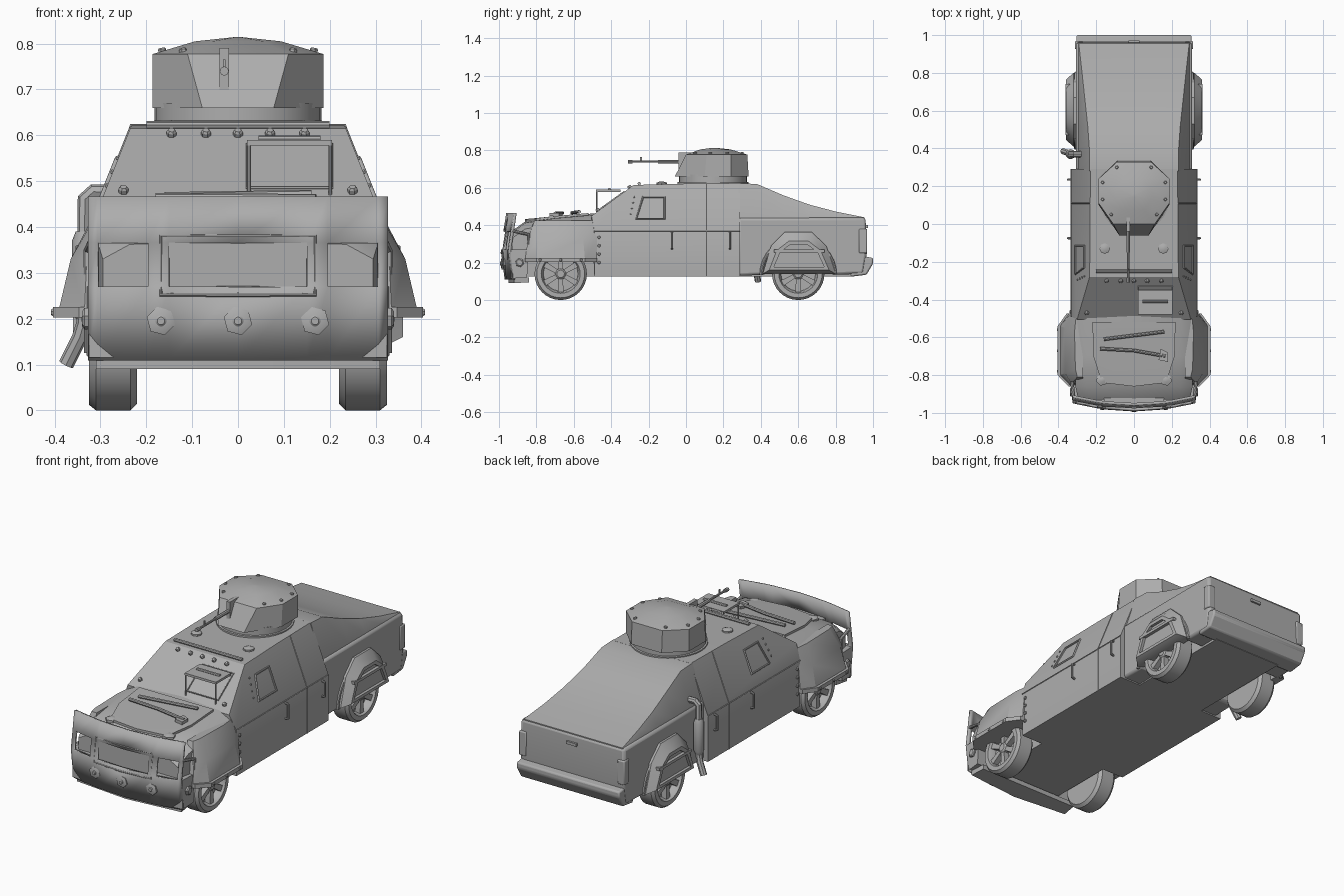
import bpy, bmesh, math
from mathutils import Vector

if "Cube" in bpy.data.objects:
    bpy.data.objects.remove(bpy.data.objects["Cube"], do_unlink=True)

grey = bpy.data.materials.new("armour grey")
grey.use_nodes = True
colour = (0.42, 0.42, 0.42, 1)
grey.diffuse_color = colour
grey.node_tree.nodes["Principled BSDF"].inputs["Base Color"].default_value = colour
parts = []


def place(name, mesh, mirror=False, bevel=0):
    mesh.materials.clear()
    mesh.materials.append(grey)
    ob = bpy.data.objects.new(name, mesh)
    bpy.context.collection.objects.link(ob)
    if bevel:
        m = ob.modifiers.new("bevel", "BEVEL")
        m.width, m.segments, m.limit_method = bevel, 2, "ANGLE"
    if mirror:
        ob.modifiers.new("mirror", "MIRROR").use_mirror_merge = False
    parts.append(ob)
    return ob


def finish(name, bm, **kw):
    bmesh.ops.recalc_face_normals(bm, faces=bm.faces)
    mesh = bpy.data.meshes.new(name)
    bm.to_mesh(mesh)
    bm.free()
    return place(name, mesh, **kw)


def hull(name, pts, both=False, **kw):
    bm = bmesh.new()
    for x, y, z in pts:
        bm.verts.new((x, y, z))
        if both:
            bm.verts.new((-x, y, z))
    bmesh.ops.convex_hull(bm, input=bm.verts)
    bmesh.ops.dissolve_limit(bm, angle_limit=0.01, verts=bm.verts, edges=bm.edges)
    return finish(name, bm, **kw)


def box(name, lo, hi, **kw):
    return hull(name, [(x, y, z) for x in (lo[0], hi[0]) for y in (lo[1], hi[1])
                       for z in (lo[2], hi[2])], **kw)


def loft(name, rings, **kw):
    bm = bmesh.new()
    vs = [[bm.verts.new(p) for p in r] for r in rings]
    n = len(vs[0])
    for a, b in zip(vs, vs[1:]):
        for i in range(n):
            bm.faces.new((a[i], a[(i + 1) % n], b[(i + 1) % n], b[i]))
    bm.faces.new(vs[0])
    bm.faces.new(vs[-1])
    return finish(name, bm, **kw)


def sym(half, y):
    """Full section at y from a half outline that starts on the centre line."""
    return [(x, y, z) for x, z in half] + [(-x, y, z) for x, z in reversed(half) if x]


def lathe(name, c, axis, profile, n=32, **kw):
    """Rings of (distance along axis, radius) about a centre."""
    axis = Vector(axis).normalized()
    u = axis.orthogonal().normalized()
    v = axis.cross(u)
    turns = [2 * math.pi * i / n for i in range(n)]
    return loft(name, [[Vector(c) + axis * d + (u * math.cos(t) + v * math.sin(t)) * r
                        for t in turns] for d, r in profile], **kw)


def tube(name, pts, r, closed=False, **kw):
    cu = bpy.data.curves.new(name, "CURVE")
    cu.dimensions, cu.bevel_depth, cu.bevel_resolution = "3D", r, 2
    cu.use_fill_caps = True
    sp = cu.splines.new("POLY")
    sp.points.add(len(pts) - 1)
    for p, q in zip(sp.points, pts):
        p.co = (*q, 1)
    sp.use_cyclic_u = closed
    tmp = bpy.data.objects.new(name + " path", cu)
    bpy.context.collection.objects.link(tmp)
    bpy.context.view_layer.update()
    mesh = bpy.data.meshes.new_from_object(tmp.evaluated_get(bpy.context.evaluated_depsgraph_get()))
    bpy.data.objects.remove(tmp, do_unlink=True)
    return place(name, mesh, **kw)


def bolt(name, c, axis, r=0.01, h=0.008, n=6, **kw):
    return lathe(name, c, axis, [(-0.004, r), (h * 0.6, r), (h, r * 0.7)], n, **kw)


# Cab: upright lower sides, sloping upper sides and windscreen
def side_x(z):
    return 0.333 - 0.4 * max(0, z - 0.37)


hull("cab", [(side_x(z), y, z) for y, z in
             ((-0.49, 0.125), (-0.49, 0.37), (-0.505, 0.45), (-0.28, 0.615), (0, 0.622),
              (0.29, 0.625), (0.29, 0.37), (0.29, 0.125))], both=True)
box("underbody", (-0.205, -0.9, 0.125), (0.205, 0.9, 0.3))

# Cab side details
window = [(-0.265, 0.435), (-0.23, 0.55), (-0.115, 0.55), (-0.115, 0.435)]
tube("window_frame", [(side_x(z) + 0.002, y, z) for y, z in window], 0.006, True, mirror=True)
for name, line in (("door_seam", [(0.11, 0.125), (0.11, 0.37), (0.11, 0.62)]),
                   ("waist_seam", [(-0.49, 0.37), (0.29, 0.37)])):
    tube(name, [(side_x(z), y, z) for y, z in line], 0.003, mirror=True)
for y in (-0.075, 0.235):
    tube("door_handle", [(0.33, y, 0.275), (0.35, y, 0.28), (0.35, y, 0.355), (0.33, y, 0.36)],
         0.006, mirror=True)
for i in range(4):
    bolt("side_rivet", (0.333, -0.465, 0.2 + 0.045 * i), (1, 0, 0), 0.009, mirror=True)
    z = 0.46 + 0.03 * i
    bolt("window_rivet", (side_x(z), -0.295 + 0.006 * i, z), (1, 0, 0.4), 0.005, 0.005, mirror=True)

# Windscreen bolts and raised visor on struts
for x in (-0.145, -0.07, 0, 0.07, 0.145):
    bolt("roof_bolt", (x, -0.3, 0.602), (0, -0.59, 0.8), 0.011, 0.012)
bolt("corner_bolt", (0.25, -0.47, 0.478), (0, -0.59, 0.8), 0.011, 0.012, mirror=True)
box("visor", (0.02, -0.48, 0.578), (0.205, -0.35, 0.59))
tube("visor_slot", [(0.045, -0.41, 0.592), (0.18, -0.41, 0.592)], 0.008)
for x in (0.024, 0.201):
    tube("visor_strut", [(x, -0.476, 0.47), (x, -0.476, 0.58)], 0.004)
tube("windscreen_hatch", [(x, y, z) for x, y, z in
                          ((0.02, -0.46, 0.486), (0.205, -0.46, 0.486),
                           (0.205, -0.33, 0.58), (0.02, -0.33, 0.58))], 0.004, True)
tube("roof_rail", [(-0.2, -0.25, 0.622), (0.2, -0.25, 0.622)], 0.009)
lathe("roof_cap", (0.155, -0.13, 0.615), (0, 0, 1), [(0, 0.028), (0.012, 0.028), (0.018, 0.012)], 8,
      mirror=True)

# Hood with raised lid and strapped tools
loft("hood", [sym([(0, zt), (w * 0.8, zt - 0.008), (w, zt - 0.04), (w, 0.21), (0, 0.21)], y)
              for y, zt, w in ((-0.47, 0.465, 0.31), (-0.7, 0.445, 0.31),
                               (-0.86, 0.42, 0.31), (-0.93, 0.37, 0.295))])
hull("hood_lid", [(x, y, z + d) for x, y, z in
                  ((0.22, -0.52, 0.453), (0.215, -0.7, 0.437), (0.17, -0.84, 0.42),
                   (0, -0.86, 0.42)) for d in (0, 0.012)], both=True)
tube("tool_handle", [(-0.16, -0.61, 0.467), (0.16, -0.57, 0.472)], 0.009)
tube("tool_bar", [(-0.18, -0.66, 0.465), (0, -0.67, 0.464), (0.17, -0.7, 0.463)], 0.009)
hull("tool_blade", [(x, y, z) for x, y in ((0.14, -0.66), (0.18, -0.68), (0.18, -0.73), (0.13, -0.72))
                    for z in (0.45, 0.466)])
lathe("hood_cap", (0.17, -0.825, 0.415), (0, 0, 1), [(0, 0.032), (0.014, 0.032), (0.022, 0.012)], 6,
      mirror=True)

# Front fenders: faceted shell over a rim
foot = [(0.27, -0.86), (0.335, -0.86), (0.392, -0.8), (0.392, -0.54), (0.345, -0.475), (0.27, -0.475)]
mid = [(0.27, -0.85), (0.33, -0.845), (0.365, -0.79), (0.365, -0.55), (0.335, -0.475), (0.27, -0.475)]
crown = [(0.27, -0.81), (0.3, -0.81), (0.31, -0.77), (0.315, -0.57), (0.305, -0.475), (0.27, -0.475)]
loft("front_fender", [[(x, y, z) for x, y in ring] for ring, z in
                      ((foot, 0.215), (mid, 0.33), (crown, 0.425))], mirror=True)
loft("fender_rim", [[(x + (0.012 if x > 0.3 else 0), y, z) for x, y in foot]
                    for z in (0.203, 0.225)], mirror=True)
for y in (-0.78, -0.67, -0.56):
    bolt("fender_bolt", (0.4, y, 0.214), (1, 0, 0), 0.008, mirror=True)


# Curved ram plate with grille and lamp openings
def plate_y(x, z):
    return -0.985 + 0.4 * x * x + 0.15 * abs(z - 0.26)


bm = bmesh.new()
xs = [-0.325, -0.305, -0.195, -0.15, 0, 0.15, 0.195, 0.305, 0.325]
zs = [0.11, 0.27, 0.365, 0.465]
grid = [[bm.verts.new((x, plate_y(x, z), z)) for x in xs] for z in zs]
for j in range(3):
    for i in range(8):
        if j != 1 or i not in (1, 3, 4, 6):
            bm.faces.new((grid[j][i], grid[j][i + 1], grid[j + 1][i + 1], grid[j + 1][i]))
ram = finish("ram_plate", bm)
solid = ram.modifiers.new("thickness", "SOLIDIFY")
solid.thickness, solid.offset = 0.014, 0
tube("grille_frame", [(x, plate_y(x, z) - 0.004, z) for x, z in
                      ((-0.168, 0.252), (0, 0.252), (0.168, 0.252),
                       (0.168, 0.38), (0, 0.38), (-0.168, 0.38))], 0.005, True)
box("grille", (-0.16, -0.965, 0.255), (0.16, -0.92, 0.375))
for x in (-0.168, 0, 0.168):
    bolt("ram_bolt", (x, plate_y(x, 0.195) - 0.004, 0.195), (0, -1, 0), 0.032, 0.01)
    bolt("ram_bolt_head", (x, plate_y(x, 0.195) - 0.012, 0.195), (0, -1, 0), 0.012, 0.008, 12)
hull("front_bumper", [(0, -0.965, 0.115), (0, -0.965, 0.26), (0.325, -0.935, 0.115),
                      (0.325, -0.935, 0.27), (0.33, -0.85, 0.12), (0.33, -0.84, 0.27)], both=True)
hull("bumper_skirt", [(0, -0.95, 0.09), (0, -0.95, 0.12), (0.31, -0.92, 0.09), (0.31, -0.92, 0.12),
                      (0.3, -0.84, 0.095), (0.3, -0.84, 0.12)], both=True)
tube("lamp_guard", [(0.318, -0.93, 0.37), (0.328, -0.84, 0.35), (0.328, -0.84, 0.26)], 0.009, mirror=True)
bolt("bumper_bolt", (0.328, -0.89, 0.2), (1, 0, 0), 0.024, 0.012, mirror=True)

# Cargo body with round wheel arches
arch = [(0.6 - 0.175 * math.cos(math.pi * i / 16), 0.135 + 0.175 * math.sin(math.pi * i / 16))
        for i in range(17)]
outline = [(0.28, 0.13)] + arch + [(0.95, 0.14), (0.967, 0.25), (0.96, 0.44), (0.28, 0.44)]
loft("cargo_body", [[(x, y, z) for y, z in outline] for x in (-0.308, 0.308)], bevel=0.014)
tube("arch_lip", [(0.308, 0.6 + (y - 0.6) * 1.13, z * 1.13 - 0.018) for y, z in arch], 0.009, mirror=True)

# Sloping cover from the roof down to the tailgate
loft("cargo_cover", [sym([(0, zt), (w, zt), (0.296, 0.436), (0.296, 0.41), (0, 0.41)], y)
                     for y, zt, w in ((0.28, 0.625, 0.235), (0.38, 0.62, 0.235), (0.52, 0.56, 0.245),
                                      (0.66, 0.51, 0.26), (0.8, 0.473, 0.275), (0.955, 0.442, 0.292))])

# Rear bumper, lamps and latch
loft("rear_bumper", [[(x, y, z) for y, z in ((0.88, 0.125), (0.965, 0.135), (1.0, 0.195),
                                             (1.0, 0.225), (0.94, 0.235), (0.88, 0.2))]
                     for x in (-0.305, 0.305)], bevel=0.008)
box("rear_lamp", (0.27, 0.925, 0.25), (0.313, 0.969, 0.38), mirror=True, bevel=0.006)
box("tailgate_latch", (-0.03, 0.955, 0.385), (0.03, 0.972, 0.4))

# Faceted rear wheel guards with a recessed face
base = [(0.41, 0.14), (0.455, 0.29), (0.53, 0.365), (0.67, 0.365), (0.75, 0.29), (0.8, 0.14)]
face = [(0.445, 0.16), (0.485, 0.265), (0.55, 0.315), (0.655, 0.315), (0.72, 0.265), (0.765, 0.16)]
inner = [(0.605 + (y - 0.605) * 0.84, 0.232 + (z - 0.232) * 0.78) for y, z in face]
loft("rear_wheel_guard", [[(x, y, z) for y, z in ring] for ring, x in
                          ((base, 0.29), (base, 0.32), (face, 0.36), (inner, 0.36), (inner, 0.345))],
     mirror=True)
box("guard_brace", (0.34, 0.47, 0.255), (0.362, 0.74, 0.27), mirror=True)

# Wheels: tyre, dished rim and six spokes
for label, cy in (("front", -0.67), ("rear", 0.6)):
    c = (0, cy, 0.14)
    lathe(label + "_wheel", c, (1, 0, 0),
          [(0.22, 0.1), (0.22, 0.125), (0.235, 0.14), (0.31, 0.14), (0.325, 0.128),
           (0.325, 0.104), (0.315, 0.098), (0.285, 0.092)], mirror=True)
    lathe(label + "_hub", c, (1, 0, 0), [(0.28, 0.03), (0.312, 0.03), (0.32, 0.02)], 16, mirror=True)
    for k in range(6):
        t = math.pi * (k / 3 + 1 / 6)
        out = Vector((0, math.cos(t), math.sin(t)))
        across = Vector((0, -math.sin(t), math.cos(t)))
        hull(label + "_spoke", [Vector((x, cy, 0.14)) + out * r + across * w * s
                                for x in (0.28, 0.314) for r, w in ((0.02, 0.011), (0.1, 0.016))
                                for s in (-1, 1)], mirror=True)

# Turret on its ring
lathe("turret_ring", (0, 0.145, 0.61), (0, 0, 1),
      [(0, 0.19), (0.02, 0.19), (0.022, 0.182), (0.06, 0.182)], 32)


def octagon(half, z):
    return [(x, y, z) for x, y in half] + [(-x, y, z) for x, y in reversed(half)]


low = [(0.078, -0.06), (0.187, 0.1), (0.187, 0.24), (0.09, 0.335)]
high = [(0.11, 0.0), (0.187, 0.11), (0.187, 0.24), (0.09, 0.328)]
top = [(x * 0.5, 0.15 + (y - 0.15) * 0.5) for x, y in high]
tip = [(x * 0.05, 0.15 + (y - 0.15) * 0.05) for x, y in high]
loft("turret", [octagon(low, 0.66), octagon(high, 0.777), octagon(top, 0.805), octagon(tip, 0.814)])
for x, y in ((0.12, 0.05), (0.165, 0.13), (0.165, 0.22), (0.09, 0.3)):
    bolt("turret_bolt", (x, y, 0.783), (0.2, 0, 1), 0.009, 0.008, mirror=True)

# Gun
box("gun_mount", (-0.04, -0.04, 0.69), (-0.02, 0.05, 0.79))
tube("gun_barrel", [(-0.03, 0, 0.74), (-0.03, -0.31, 0.74)], 0.006)
tube("gun_jacket", [(-0.03, 0, 0.74), (-0.03, -0.15, 0.74)], 0.01)
tube("gun_muzzle", [(-0.03, -0.285, 0.74), (-0.03, -0.31, 0.74)], 0.01)
box("gun_sight", (-0.033, -0.245, 0.74), (-0.027, -0.235, 0.765))

# Exhaust stack on one side
tube("exhaust", [(-0.26, 0.37, 0.475), (-0.315, 0.37, 0.477), (-0.334, 0.37, 0.46), (-0.336, 0.37, 0.19),
                 (-0.345, 0.375, 0.16), (-0.375, 0.385, 0.1)], 0.017)
lathe("exhaust_muffler", (-0.336, 0.37, 0.2), (0, 0, 1), [(0, 0.018), (0.02, 0.026), (0.17, 0.026), (0.19, 0.018)], 16)

# Crisp edges, smooth rounds
bpy.ops.object.select_all(action="DESELECT")
for ob in parts:
    ob.select_set(True)
bpy.context.view_layer.objects.active = parts[0]
bpy.ops.object.shade_smooth_by_angle(angle=math.radians(28))
